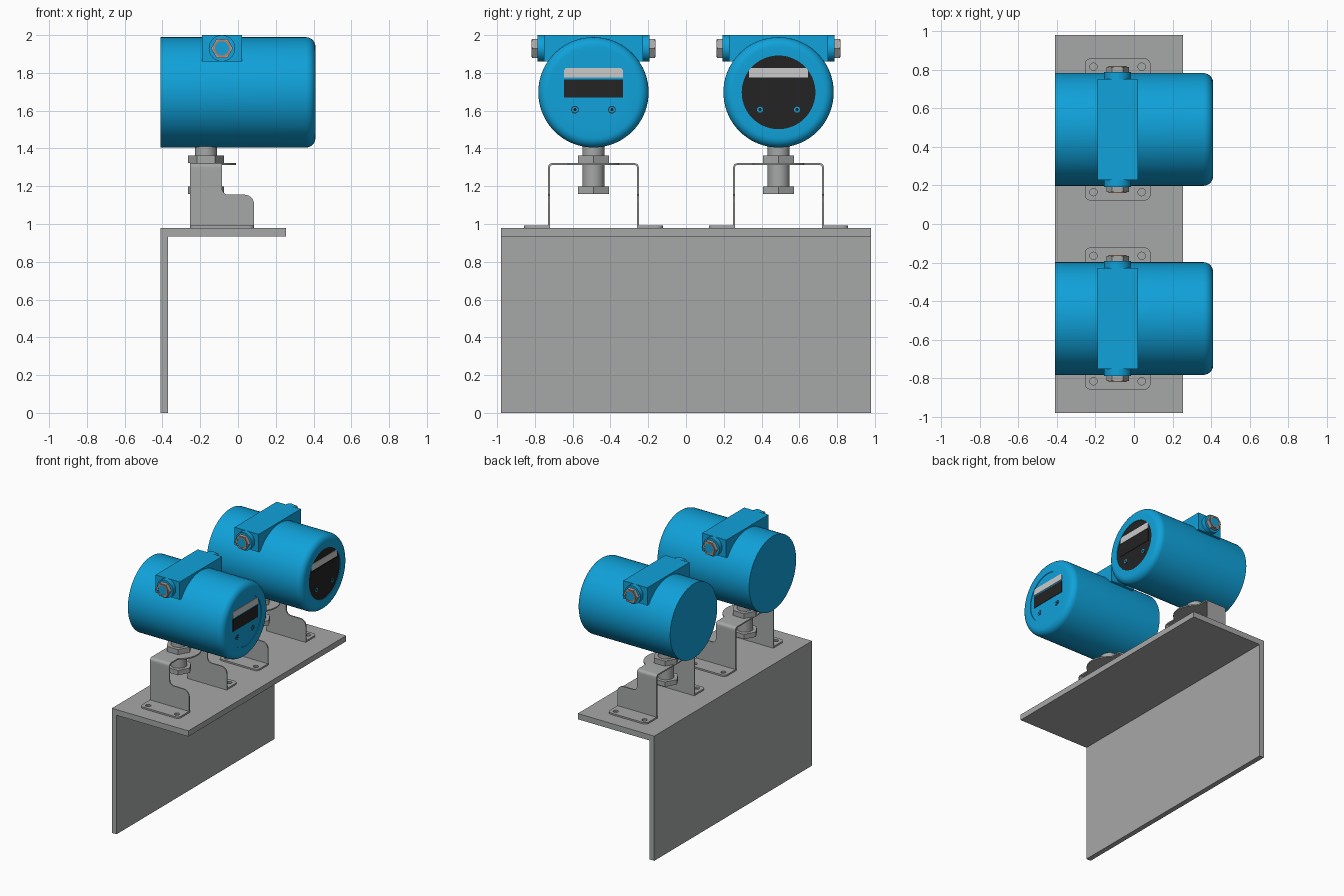
import bpy, bmesh, math
from mathutils import Matrix, Vector

if "Cube" in bpy.data.objects:
    bpy.data.objects.remove(bpy.data.objects["Cube"])


def material(name, rgb):
    m = bpy.data.materials.new(name)
    m.use_nodes = True
    m.diffuse_color = (*rgb, 1)
    m.node_tree.nodes["Principled BSDF"].inputs["Base Color"].default_value = (*rgb, 1)
    return m


BLUE = material("blue paint", (0.005, 0.36, 0.7))
GREY = material("grey steel", (0.38, 0.39, 0.385))
BLACK = material("black panel", (0.017, 0.017, 0.017))
LIGHT = material("light label", (0.6, 0.6, 0.6))
COPPER = material("copper ring", (0.5, 0.22, 0.15))

# Outline plane for each extrusion axis
FRAMES = {
    "x": Matrix(((0, 0, 1), (1, 0, 0), (0, 1, 0))),
    "y": Matrix(((1, 0, 0), (0, 0, -1), (0, 1, 0))),
    "z": Matrix.Identity(3),
}


def finish(name, mesh, mats):
    for m in mats:
        mesh.materials.append(m)
    ob = bpy.data.objects.new(name, mesh)
    bpy.context.collection.objects.link(ob)
    bpy.ops.object.select_all(action="DESELECT")
    ob.select_set(True)
    bpy.context.view_layer.objects.active = ob
    bpy.ops.object.shade_smooth_by_angle(angle=math.radians(35))
    return ob


def extrude(name, mat, axis, loops, lo, hi):
    """Extrude an outline (further loops are holes) from lo to hi along an axis."""
    cu = bpy.data.curves.new(name, "CURVE")
    cu.dimensions, cu.fill_mode, cu.extrude = "2D", "BOTH", (hi - lo) / 2
    for loop in loops:
        s = cu.splines.new("POLY")
        s.points.add(len(loop) - 1)
        for p, (a, b) in zip(s.points, loop):
            p.co = (a, b, 0, 1)
        s.use_cyclic_u = True
    tmp = bpy.data.objects.new("outline", cu)
    bpy.context.collection.objects.link(tmp)
    graph = bpy.context.evaluated_depsgraph_get()
    mesh = bpy.data.meshes.new_from_object(tmp.evaluated_get(graph))
    bpy.data.objects.remove(tmp)
    offset = Vector([(lo + hi) / 2 if c == axis else 0 for c in "xyz"])
    mesh.transform(Matrix.Translation(offset) @ FRAMES[axis].to_4x4())
    bm = bmesh.new()
    bm.from_mesh(mesh)
    bmesh.ops.remove_doubles(bm, verts=bm.verts, dist=1e-5)
    bmesh.ops.recalc_face_normals(bm, faces=bm.faces)
    bm.to_mesh(mesh)
    bm.free()
    mesh.materials.clear()
    return finish(name, mesh, [mat])


def rect(a0, a1, b0, b1):
    return [(a0, b0), (a1, b0), (a1, b1), (a0, b1)]


def ring(a, b, r, n=32):
    return [(a + r * math.cos(math.tau * i / n), b + r * math.sin(math.tau * i / n))
            for i in range(n)]


def rounded(points, steps=6):
    """Points (a, b, radius) to an outline with filleted corners."""
    out = []
    for i, (a, b, r) in enumerate(points):
        c = Vector((a, b))
        if r == 0:
            out.append((a, b))
            continue
        u = (Vector(points[i - 1][:2]) - c).normalized()
        v = (Vector(points[(i + 1) % len(points)][:2]) - c).normalized()
        for k in range(steps + 1):
            t = k / steps * math.pi / 2
            p = c + r * (u * (1 - math.sin(t)) + v * (1 - math.cos(t)))
            out.append((p.x, p.y))
    return out


# Angle-iron shelf
extrude("angle_shelf", GREY, "y",
        [[(-.41, 0), (-.37, 0), (-.37, .935), (.255, .935), (.255, .98), (-.41, .98)]], -.98, .98)


def housing(side, yc, zc, face_mat):
    profile = rounded([(-.41, 0, 0), (-.41, .292, 0), (.41, .292, .05),
                       (.41, .195, 0), (.405, .195, 0), (.405, 0, 0)])
    bm = bmesh.new()
    vs = [bm.verts.new((x, r, 0)) for x, r in profile]
    es = [bm.edges.new(e) for e in zip(vs, vs[1:])]
    bmesh.ops.spin(bm, geom=vs + es, cent=(0, 0, 0), axis=(1, 0, 0),
                   angle=math.tau, steps=72, use_duplicate=False)
    bmesh.ops.remove_doubles(bm, verts=bm.verts, dist=1e-5)
    bmesh.ops.recalc_face_normals(bm, faces=bm.faces)
    # Display disc takes its own colour
    for f in bm.faces:
        c = f.calc_center_median()
        f.material_index = int(c.x > .404 and math.hypot(c.y, c.z) < .19)
    bmesh.ops.translate(bm, verts=bm.verts, vec=(0, yc, zc))
    mesh = bpy.data.meshes.new("housing")
    bm.to_mesh(mesh)
    bm.free()
    finish(side + "_housing", mesh, [BLUE, face_mat])


def transmitter(side, yc, face_mat):
    zc = 1.697
    housing(side, yc, zc, face_mat)

    # Display window, label and buttons
    extrude(side + "_window", BLACK, "x", [rect(yc - .157, yc + .157, 1.67, 1.765)], .403, .408)
    extrude(side + "_label", LIGHT, "x", [rect(yc - .157, yc + .157, 1.775, 1.825)], .403, .408)
    for s in (-1, 1):
        y = yc + s * .098
        for part, mat, r, n, top in (("button_rim", BLACK, .02, 24, .407),
                                     ("button", BLUE, .016, 24, .409),
                                     ("button_socket", BLACK, .009, 6, .41)):
            extrude(f"{side}_{part}", mat, "x", [ring(y, 1.605, r, n)], .403, top)

    # Conduit block with threaded entries at both ends
    bx, bz = -.085, 1.93
    extrude(side + "_conduit_block", BLUE, "y", [rect(-.19, .02, 1.86, 2)], yc - .262, yc + .262)
    for s in (-1, 1):
        for part, mat, loops, a, b in (
                ("boss", BLUE, [ring(bx, bz, .07)], .26, .297),
                ("entry_nut", GREY, [ring(bx, bz, .058, 6)], .297, .325),
                ("entry_ring", COPPER, [ring(bx, bz, .047), ring(bx, bz, .037)], .325, .329),
                ("entry_plug", BLUE, [ring(bx, bz, .037)], .32, .327)):
            lo, hi = sorted((yc + s * a, yc + s * b))
            extrude(f"{side}_{part}", mat, "y", loops, lo, hi)

    # Threaded stem and its two nuts
    sx = -.17
    extrude(side + "_stem", GREY, "z", [ring(sx, yc, .058)], 1.17, 1.43)
    for part, lo, hi in (("upper_nut", 1.322, 1.362), ("lower_nut", 1.16, 1.198)):
        extrude(f"{side}_{part}", GREY, "z", [ring(sx, yc, .095, 6)], lo, hi)

    # Bent bracket: top strap, tongue, walls and feet
    w, t, top, low = .24, .01, 1.322, 1.285
    strap = rounded([(yc - w, low, 0), (yc - w, top, .022), (yc + w, top, .022), (yc + w, low, 0),
                     (yc + w - t, low, 0), (yc + w - t, top - t, .012),
                     (yc - w + t, top - t, .012), (yc - w + t, low, 0)])
    extrude(side + "_bracket_strap", GREY, "x", [strap], -.255, -.085)
    arc = [math.radians(-58 + 116 * i / 20) for i in range(21)]
    tongue = [(sx + .16 * math.cos(a), yc + .16 * math.sin(a)) for a in arc]
    extrude(side + "_bracket_tongue", GREY, "z", [tongue], top - t, top)
    wall = rounded([(-.255, .98, 0), (.085, .98, 0), (.085, 1.155, .05),
                    (-.085, 1.155, .035), (-.085, low, 0), (-.255, low, 0)])
    for s in (-1, 1):
        lo, hi = sorted((yc + s * (w - t), yc + s * w))
        extrude(side + "_bracket_wall", GREY, "y", [wall], lo, hi)
        inner, outer = yc + s * (w - t), yc + s * .368
        foot = rounded([(-.255, inner, 0), (.085, inner, 0),
                        (.085, outer, .03), (-.255, outer, .03)])
        holes = [ring(x, yc + s * .325, .019, 20) for x in (-.21, .04)]
        extrude(side + "_bracket_foot", GREY, "z", [foot] + holes, .98, .992)


transmitter("front", -.49, BLUE)
transmitter("rear", .49, BLACK)
